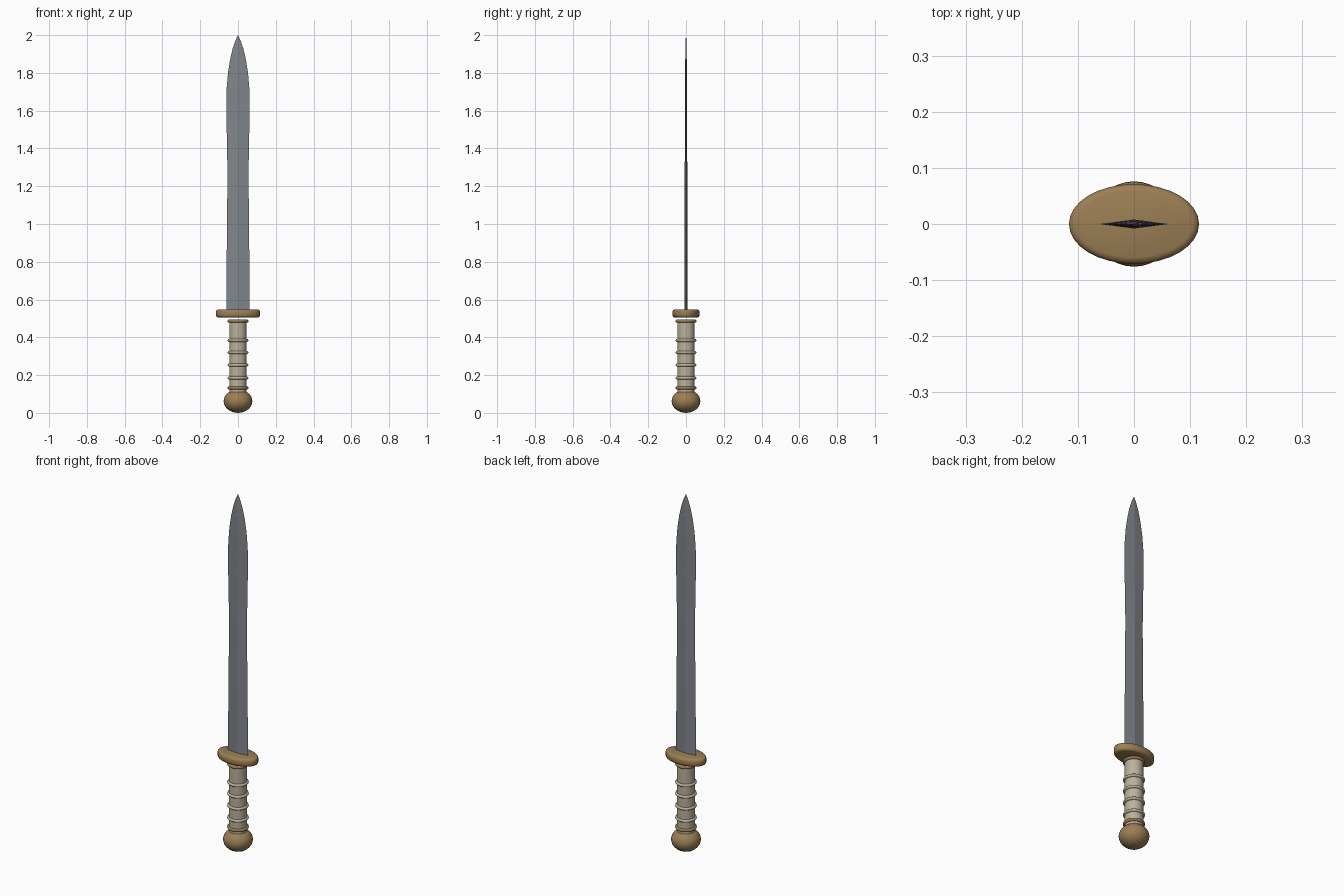
import bpy, bmesh, math

if "Cube" in bpy.data.objects:
    bpy.data.objects.remove(bpy.data.objects["Cube"])

def material(name, rgb):
    m = bpy.data.materials.new(name)
    m.diffuse_color = (*rgb, 1)
    m.use_nodes = True
    m.node_tree.nodes["Principled BSDF"].inputs["Base Color"].default_value = m.diffuse_color
    return m

BRONZE = material("bronze", (0.33, 0.21, 0.09))
BONE = material("bone", (0.50, 0.44, 0.33))
STEEL = material("steel", (0.22, 0.24, 0.26))

def loft(name, rings, mat, smooth=True):
    """Skin a stack of equal-length point rings and cap both ends."""
    bm = bmesh.new()
    rows = [[bm.verts.new(p) for p in r] for r in rings]
    n = len(rows[0])
    for a, b in zip(rows, rows[1:]):
        for i in range(n):
            j = (i + 1) % n
            bm.faces.new((a[i], a[j], b[j], b[i]))
    bm.faces.new(rows[0][::-1])
    bm.faces.new(rows[-1])
    bmesh.ops.remove_doubles(bm, verts=bm.verts, dist=1e-5)
    bmesh.ops.recalc_face_normals(bm, faces=bm.faces)
    me = bpy.data.meshes.new(name)
    bm.to_mesh(me)
    bm.free()
    ob = bpy.data.objects.new(name, me)
    bpy.context.collection.objects.link(ob)
    me.materials.append(mat)
    if smooth:
        bpy.ops.object.select_all(action='DESELECT')
        ob.select_set(True)
        bpy.context.view_layer.objects.active = ob
        bpy.ops.object.shade_smooth_by_angle(angle=math.radians(40))
    return ob

def ellipse(rx, ry, z, n=32):
    return [(rx * math.cos(2 * math.pi * i / n), ry * math.sin(2 * math.pi * i / n), z)
            for i in range(n)]

def torus(name, z, major, minor, mat):
    bpy.ops.mesh.primitive_torus_add(major_radius=major, minor_radius=minor,
                                     major_segments=32, minor_segments=10, location=(0, 0, z))
    ob = bpy.context.object
    ob.name = name
    ob.data.materials.append(mat)
    bpy.ops.object.shade_smooth()

# Pommel: slightly flattened ball
bpy.ops.mesh.primitive_uv_sphere_add(segments=32, ring_count=16, radius=1, location=(0, 0, 0.062))
pommel = bpy.context.object
pommel.name = "pommel"
pommel.scale = (0.076, 0.076, 0.062)
pommel.data.materials.append(BRONZE)
bpy.ops.object.shade_smooth()

# Grip with raised bands and a bronze collar at each end
loft("grip", [ellipse(0.046, 0.046, z) for z in (0.10, 0.492)], BONE)
for k, z in enumerate((0.185, 0.253, 0.32, 0.384)):
    torus(f"grip_band_{k + 1}", z, 0.047, 0.008, BONE)
for name, z in (("lower_collar", 0.132), ("upper_collar", 0.486)):
    torus(name, z, 0.047, 0.0085, BRONZE)

# Oval guard with rounded rims
guard_profile = [(0.012, 0.505), (0.004, 0.508), (0, 0.515),
                 (0, 0.538), (0.004, 0.545), (0.012, 0.548)]
loft("guard", [ellipse(0.116 - d, 0.071 - d, z) for d, z in guard_profile], BRONZE)

# Blade: diamond section, slightly waisted, long tapered point
blade_profile = [  # height, half width, half thickness
    (0.53, 0.062, 0.008), (0.72, 0.061, 0.008), (0.92, 0.059, 0.008),
    (1.12, 0.057, 0.0075), (1.28, 0.056, 0.007), (1.41, 0.058, 0.006),
    (1.55, 0.061, 0.0055), (1.65, 0.062, 0.005), (1.72, 0.060, 0.005),
    (1.80, 0.053, 0.0045), (1.87, 0.042, 0.004), (1.93, 0.028, 0.0035),
    (1.97, 0.014, 0.002), (2.0, 0.0005, 0.0005)]
loft("blade", [[(w, 0, z), (0, t, z), (-w, 0, z), (0, -t, z)] for z, w, t in blade_profile],
     STEEL, smooth=False)
